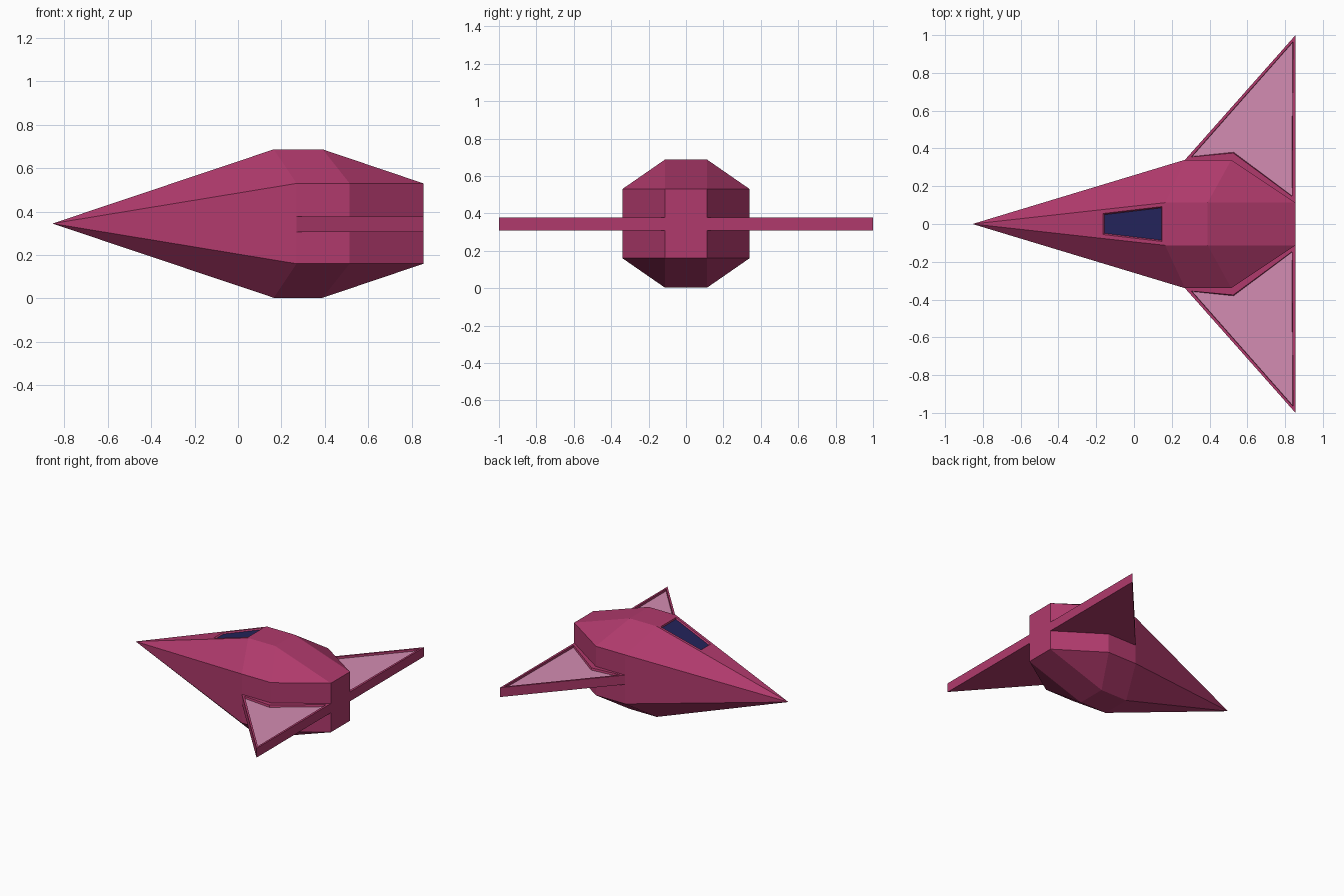
import bpy, bmesh
from mathutils import Vector

if "Cube" in bpy.data.objects:
    bpy.data.objects.remove(bpy.data.objects["Cube"])


def material(name, rgb):
    m = bpy.data.materials.new(name)
    m.diffuse_color = (*rgb, 1)
    m.use_nodes = True
    m.node_tree.nodes["Principled BSDF"].inputs["Base Color"].default_value = m.diffuse_color
    return m


HULL = material("raspberry hull", (0.434, 0.042, 0.150))
PANEL = material("pale pink panel", (0.658, 0.262, 0.445))
GLASS = material("navy glass", (0.017, 0.017, 0.102))


def finish(bm, name, mats):
    mesh = bpy.data.meshes.new(name)
    bm.to_mesh(mesh)
    bm.free()
    for m in mats:
        mesh.materials.append(m)
    obj = bpy.data.objects.new(name, mesh)
    bpy.context.collection.objects.link(obj)
    return obj


def recess(bm, face, border, lip, depth):
    """Inset a flat border, then sink a coloured panel inside it."""
    bmesh.ops.inset_individual(bm, faces=[face], thickness=border)
    bmesh.ops.inset_individual(bm, faces=[face], thickness=lip, depth=-depth)
    face.material_index = 1


# Fuselage: faceted convex body, tapering to a pointed nose
MID = 0.345
bm = bmesh.new()
bm.verts.new((-0.855, 0, MID))
for sy in (-1, 1):
    for sz in (-1, 1):
        for x, y, z in ((0.165, 0.113, 0.342), (0.39, 0.113, 0.342),
                        (0.27, 0.34, 0.185), (0.515, 0.34, 0.185),
                        (0.855, 0.113, 0.185)):
            bm.verts.new((x, sy * y, MID + sz * z))
bmesh.ops.convex_hull(bm, input=bm.verts[:])
bmesh.ops.dissolve_limit(bm, angle_limit=0.01, verts=bm.verts[:], edges=bm.edges[:])
bmesh.ops.recalc_face_normals(bm, faces=bm.faces[:])


# Cockpit window: cut across the top nose facet and sunk into it
def top_nose_face(x):
    return min((f for f in bm.faces if f.normal.z > 0.8 and abs(f.normal.y) < 0.01),
               key=lambda f: abs(f.calc_center_median().x - x))


face = top_nose_face(-0.175)
bmesh.ops.bisect_plane(bm, geom=[face, *face.edges, *face.verts],
                       plane_co=Vector((-0.185, 0, 0)), plane_no=Vector((1, 0, 0)))
bm.normal_update()
recess(bm, top_nose_face(-0.01), 0.028, 0.009, 0.01)
finish(bm, "fuselage", [HULL, GLASS])

# Wings: swept flat slabs with a sunken pale panel on top
OUTLINE = ((0.27, 0.34), (0.515, 0.34), (0.855, 0.113), (0.855, 1.0))
for side, name in ((1, "left_wing"), (-1, "right_wing")):
    bm = bmesh.new()
    base = bm.faces.new([bm.verts.new((x, side * y, 0.307)) for x, y in OUTLINE])
    ext = bmesh.ops.extrude_face_region(bm, geom=[base], use_keep_orig=True)["geom"]
    bmesh.ops.translate(bm, vec=(0, 0, 0.07),
                        verts=[v for v in ext if isinstance(v, bmesh.types.BMVert)])
    bmesh.ops.recalc_face_normals(bm, faces=bm.faces[:])
    bm.normal_update()
    top = max(bm.faces, key=lambda f: f.calc_center_median().z)
    recess(bm, top, 0.037, 0.005, 0.015)
    finish(bm, name, [HULL, PANEL])
